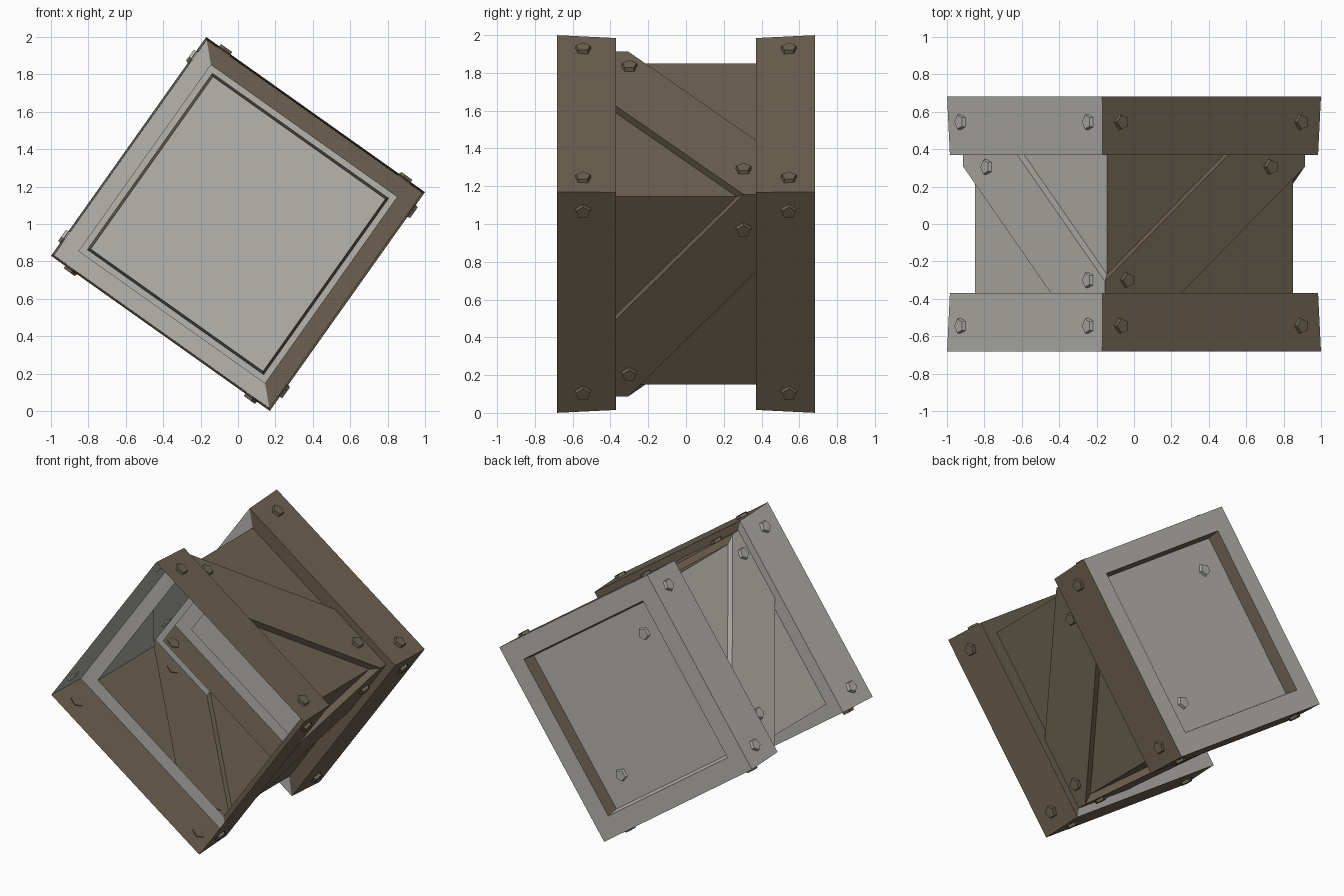
import bpy
import math

if "Cube" in bpy.data.objects:
    bpy.data.objects.remove(bpy.data.objects["Cube"])

TILT = math.radians(35.35)
OUTER, LIP, WALL, BRACE = 0.717, 0.706, 0.61, 0.655   # half widths
END, STEP = 0.682, 0.37                               # depths along y
OFFSET, SLOPE = 0.155, 0.835                          # diagonal brace edge
SIDES = range(4)   # upper right, lower right, lower left, upper left


def make_material(name, color):
    mat = bpy.data.materials.new(name)
    mat.use_nodes = True
    mat.diffuse_color = color
    mat.node_tree.nodes["Principled BSDF"].inputs["Base Color"].default_value = color
    return mat


GREY = make_material("light grey", (0.47, 0.46, 0.425, 1))
BROWN = make_material("weathered brown", (0.15, 0.118, 0.08, 1))
MATERIALS = [GREY, BROWN]


def place(side, u, y, out):
    """Point on a side: u along it, y in depth, out from the centre."""
    t = TILT + side * math.pi / 2
    return (u * math.cos(t) + out * math.sin(t), y,
            1 - u * math.sin(t) + out * math.cos(t))


def build(name, polygons):
    """Make an object from (points, material index) polygons."""
    verts, faces = [], []
    for points, _ in polygons:
        faces.append(range(len(verts), len(verts) + len(points)))
        verts += points
    mesh = bpy.data.meshes.new(name)
    mesh.from_pydata(verts, [], [list(f) for f in faces])
    for mat in MATERIALS:
        mesh.materials.append(mat)
    for poly, (_, index) in zip(mesh.polygons, polygons):
        poly.material_index = index
    obj = bpy.data.objects.new(name, mesh)
    bpy.context.collection.objects.link(obj)
    return obj


def band(side, a, b, index):
    """Mitred strip of one side between two (depth, half width) pairs."""
    (y0, w0), (y1, w1) = a, b
    pts = [(-w0, y0, w0), (w0, y0, w0), (w1, y1, w1), (-w1, y1, w1)]
    return [place(side, *p) for p in pts], index


def wall_color(side):
    return 0 if side == 3 else 1


def step_color(side):
    return 1 if side < 2 else 0


def recess_color(side):
    return 0 if side == 2 else 1


def ring_color(side):
    return 0


def sleeve(name, profile, colors):
    """Square sleeve following a profile, one colour rule per band."""
    return build(name, [band(s, a, b, rule(s)) for s in SIDES
                        for a, b, rule in zip(profile, profile[1:], colors)])


# Open front frame and closed back frame
sleeve("front_frame", [(-END, OUTER), (-STEP, LIP), (-STEP, WALL)],
       [wall_color, step_color])
sleeve("back_frame",
       [(STEP, WALL), (STEP, LIP), (END, OUTER), (END, 0.578), (0.595, 0.565)],
       [step_color, wall_color, ring_color, recess_color])

# Recessed back panel
build("back_panel", [([place(s, -0.565, 0.595, 0.565) for s in SIDES][::-1], 0)])

# Recessed side walls with a raised diagonal brace on each
walls, braces = [], []
for side in SIDES:
    flip = -1 if side % 2 else 1
    color = wall_color(side)

    def add(target, points):
        pts = [place(side, flip * u, y, out) for u, y, out in points]
        target.append((pts[::flip], color))

    for turn in (1, -1):
        def edge(w):
            return [(-w * turn, turn * (STEP - SLOPE * (w + OFFSET)), w),
                    (OFFSET * turn, STEP * turn, w)]
        low, high = edge(WALL), edge(BRACE)
        add(walls, low + [(-WALL * turn, STEP * turn, WALL)])
        add(braces, [low[1], low[0], high[0], high[1]])

    half = [(-BRACE, -STEP), (-OFFSET, -STEP),
            (BRACE, SLOPE * (BRACE + OFFSET) - STEP)]
    add(braces, [(u * k, y * k, BRACE) for k in (1, -1) for u, y in half])

build("side_walls", walls)
build("diagonal_braces", braces)


# Five-sided bolts
def bolt(point, radius, height, base, index):
    """Pentagon stud; point maps (a, b, out) to the model."""
    rings = []
    for r, h in ((radius, base - 0.006), (radius * 0.85, base + height)):
        rings.append([point(r * math.cos(math.tau * i / 5 + math.pi),
                            r * math.sin(math.tau * i / 5 + math.pi), h)
                      for i in range(5)])
    low, high = rings
    quads = [[low[i], low[(i + 1) % 5], high[(i + 1) % 5], high[i]]
             for i in range(5)]
    return [(p, index) for p in quads + [high, low[::-1]]]


frame_bolts, brace_bolts, panel_bolts = [], [], []
for side in SIDES:
    flip = -1 if side % 2 else 1
    spots = [(u, y, 0.712, frame_bolts) for u in (-0.59, 0.59) for y in (-0.545, 0.545)]
    spots += [(-0.51 * flip, -0.3, BRACE, brace_bolts),
              (0.43 * flip, 0.305, BRACE, brace_bolts)]
    for u, y, base, target in spots:
        target += bolt(lambda a, b, h: place(side, u + a, y + b, h),
                       0.046, 0.02, base, wall_color(side))
for k in (-1, 1):
    panel_bolts += bolt(lambda a, b, h: place(0, 0.38 * k - a, h, -0.38 * k + b),
                        0.046, 0.02, 0.595, 0)

build("frame_bolts", frame_bolts)
build("brace_bolts", brace_bolts)
build("back_panel_bolts", panel_bolts)
